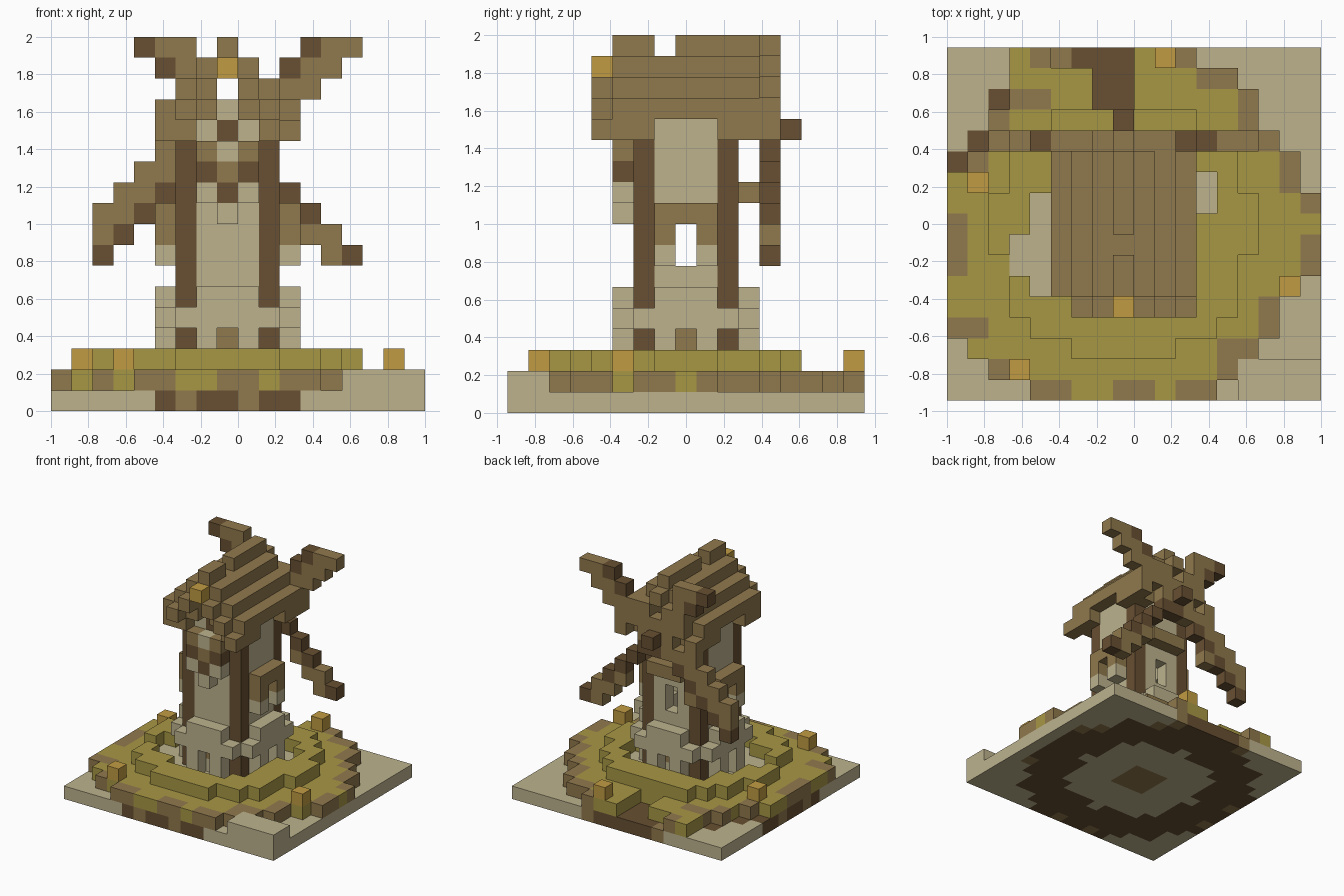
import bpy
import bmesh
from math import hypot
from mathutils import Vector

cube = bpy.data.objects.get("Cube")
if cube:
    bpy.data.objects.remove(cube)

COLOURS = {
    "stone": (0.51, 0.45, 0.27),
    "wood": (0.28, 0.19, 0.074),
    "dark_wood": (0.138, 0.08, 0.032),
    "grass": (0.39, 0.31, 0.06),
    "straw": (0.53, 0.33, 0.055),
}
STONE, WOOD, DARK, GRASS, STRAW = range(len(COLOURS))
materials = []
for name, rgb in COLOURS.items():
    mat = bpy.data.materials.new(name)
    mat.use_nodes = True
    mat.diffuse_color = (*rgb, 1)
    mat.node_tree.nodes["Principled BSDF"].inputs["Base Color"].default_value = (*rgb, 1)
    materials.append(mat)

WIDE, DEEP, UNIT = 18, 17, 2 / 18
CX = CY = 8          # tower centre cell
solid = {}           # cell -> (part, colour)


def put(part, xs, ys, zs, colour):
    """Fill a block of cells; each axis is a number or a list of numbers."""
    as_list = lambda v: [v] if isinstance(v, int) else v
    for x in as_list(xs):
        for y in as_list(ys):
            for z in as_list(zs):
                solid[x, y, z] = (part, colour)


def span(first, last):
    return range(first, last + 1)


# Ground slab, with an earth ring showing on its underside and edges
for x in range(WIDE):
    for y in range(DEEP):
        r = hypot(x - CX, y - CY)
        colour = DARK if 5 < r < 8.6 else STONE
        if r < 1.5 or (colour == DARK and r > 8 and (x + y) % 3 == 0):
            colour = WOOD
        put("ground_slab", x, y, 0, colour)
put("ground_slab", span(14, 17), span(0, 1), 1, STONE)

# Lower meadow: one span of cells per row, with earthy ends
west = [4, 2, 1, 0, 0, 0, 0, 0, 0, 0, 0, 1, 2, 2, 3, 3, 3]
east = [12, 13, 14, 15, 15, 16, 17, 17, 17, 17, 16, 16, 15, 14, 14, 13, 11]
for y, (a, b) in enumerate(zip(west, east)):
    for x in span(a, b):
        if y > 13 and x in (7, 8) or y == 16 and 4 < x < 9:
            continue                      # path at the back
        put("meadow", x, y, 1, GRASS)
    if y not in (5, 8):
        put("meadow", b, y, 1, WOOD)
    if y in (0, 1, 3, 6, 7, 8, 11, 13, 14):
        put("meadow", a, y, 1, WOOD)
for x, y in ((5, 0), (8, 0), (9, 0), (11, 0), (1, 3), (13, 2), (4, 14), (4, 16), (12, 15)):
    put("meadow", x, y, 1, WOOD)


# Raised bank around the sunken yard
def in_yard(x, y):
    return (abs(x - CX) <= 3 and abs(y - CY) <= 3 or x == 4 and 5 <= y <= 9
            or x == 3 and y in (6, 7) or x == 12 and y in (9, 10)
            or y == 4 and 6 <= x <= 10)


for x in range(WIDE):
    for y in range(DEEP):
        if in_yard(x, y):
            put("yard_floor", x, y, 1, STONE)
        elif hypot(x - CX, y - 7.6) < 6.2:
            put("grass_bank", x, y, 2, GRASS)

# Straw bales
for x, y in ((16, 5), (3, 1), (1, 10), (10, 16)):
    put("straw_bales", x, y, 2, STRAW)

# Tower walls, hollow inside
inner = span(CX - 1, CX + 1)
for side in (-2, 2):
    put("tower_wall", CX + side, inner, span(2, 13), STONE)
    put("tower_wall", inner, CY + side, span(2, 14), STONE)
    put("tower_wall", CX, CY + side, 3, WOOD)
    put("tower_wall", CX + side, CY, 3, WOOD)
    for other in (-2, 2):
        put("corner_posts", CX + side, CY + other, span(2, 12), DARK)

# Plinth: an arched bay on each side and a block at each corner
for side in (-3, 3):
    for along, across in (((1, 0), (0, 1)), ((0, 1), (1, 0))):
        for t in span(-2, 2):
            x = CX + along[0] * t + across[0] * side
            y = CY + along[1] * t + across[1] * side
            heights = {0: [4, 5], 1: [2, 3, 4, 5], 2: [4]}[abs(t)]
            put("plinth", x, y, heights, STONE)

# Side window frames, see-through, and the back window
for side in (-3, 3):
    put("window_frames", CX + side, [CY - 1, CY + 1], 7, STONE)
    put("window_frames", CX + side, [CY - 1, CY + 1], 8, WOOD)
    put("window_frames", CX + side, inner, 9, WOOD)
for z in (7, 8):
    for cell in ((CX - 2, CY, z), (CX + 2, CY, z), (CX, CY + 2, z)):
        del solid[cell]
put("back_lintel", inner, CY + 3, 10, WOOD)

# Front corbel, tapering to a point below the gable window
front = CY - 3
for z, colours in ((12, (WOOD, STONE, WOOD)), (11, (DARK, WOOD, DARK)),
                   (10, (STONE, DARK, STONE))):
    for x, colour in zip(inner, colours):
        put("front_corbel", x, front, z, colour)
put("front_corbel", CX, front, 9, STONE)
put("gable_window", CX, CY - 2, 13, DARK)

# Stepped roof: two layers thick, lower layer overhanging front and back
for y in span(4, 12):
    for dx in span(-3, 3):
        top = 17 - abs(dx)
        overhang = y in (4, 12)
        if not overhang and (dx or y != 7):
            put("roof", CX + dx, y, top, WOOD)
        if y == 4 and dx == -3 or abs(dx) == 3 and abs(y - CY) < 2:
            continue
        put("roof", CX + dx, y, top - 1, WOOD)
        if abs(dx) == 2 and 2 <= abs(y - CY) <= 3:
            put("roof", CX + dx, y, 13, WOOD)
        if abs(dx) == 1 and abs(y - CY) == 3:
            put("roof", CX + dx, y, 14, WOOD)
put("ridge_ornament", CX, 4, 16, STRAW)

# Sails: each row is height, wooden cells, dark cells
SAIL_Y = CY + 4
rows = (
    (17, (5, 6, 13, 14), (4, 12)),
    (16, (6, 12, 13), (5, 11)),
    (15, (6, 7, 10, 11, 12), ()),
    (14, (7, 8, 9, 10, 11), ()),
    (13, (7, 9), (8,)),
    (12, (5, 6, 7), (8, 9)),
    (11, (4, 5), (6, 10)),
    (10, (3, 4), (5, 11)),
    (9, (2, 3, 5, 11), (4, 12)),
    (8, (2, 12, 13), (3,)),
    (7, (13,), (2, 14)),
)
for z, wood, dark in rows:
    put("sails", wood, SAIL_Y, z, WOOD)
    put("sails", dark, SAIL_Y, z, DARK)
put("sail_hub", CX, [SAIL_Y - 1, SAIL_Y + 1], 13, DARK)


# Skin each part, leaving out faces hidden between cells
def cell_face(cell, axis, step):
    u, v = (axis + 1) % 3, (axis + 2) % 3
    corners = []
    for du, dv in ((0, 0), (1, 0), (1, 1), (0, 1)):
        p = list(cell)
        p[axis] += step > 0
        p[u] += du
        p[v] += dv
        corners.append(tuple(p))
    return corners if step > 0 else corners[::-1]


offset = Vector((WIDE / 2, DEEP / 2, 0))
for part in dict.fromkeys(p for p, c in solid.values()):
    bm = bmesh.new()
    verts = {}
    for cell, (owner, colour) in solid.items():
        if owner != part:
            continue
        for axis in range(3):
            for step in (-1, 1):
                beside = list(cell)
                beside[axis] += step
                if tuple(beside) in solid:
                    continue
                loop = cell_face(cell, axis, step)
                for p in loop:
                    if p not in verts:
                        verts[p] = bm.verts.new((Vector(p) - offset) * UNIT)
                bm.faces.new([verts[p] for p in loop]).material_index = colour
    mesh = bpy.data.meshes.new(part)
    bm.to_mesh(mesh)
    bm.free()
    for mat in materials:
        mesh.materials.append(mat)
    bpy.context.collection.objects.link(bpy.data.objects.new(part, mesh))
